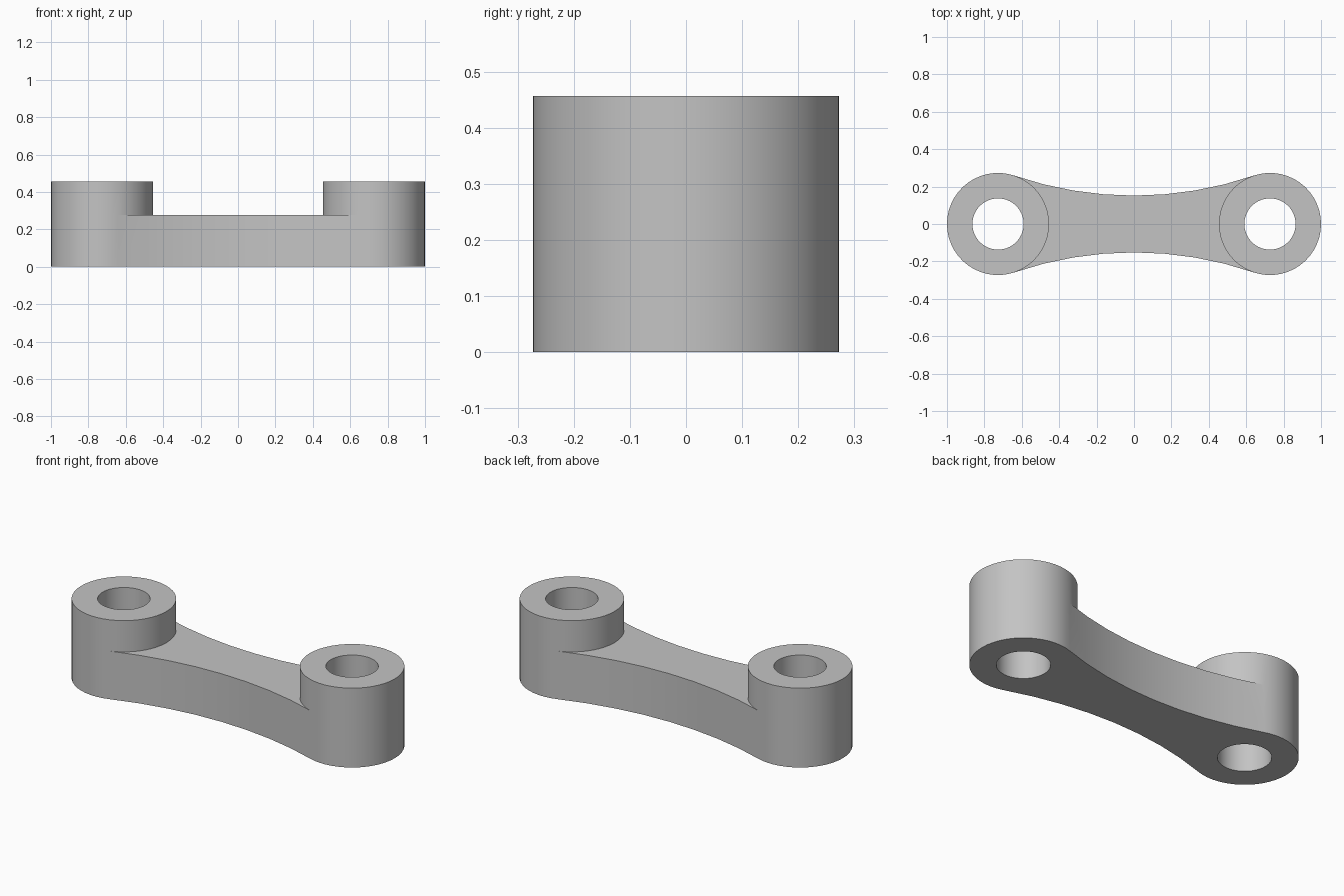
import bpy, bmesh
from math import sin, cos, pi, atan2, radians

cube = bpy.data.objects.get("Cube")
if cube:
    bpy.data.objects.remove(cube, do_unlink=True)

# Main dimensions
BOSS_X, BOSS_R, HOLE_R = 0.727, 0.273, 0.137
BOSS_H, WEB_H = 0.457, 0.277
WAIST = 0.152                 # half width of the web at its middle
INNER, OUTER, SIDE = 18, 28, 8  # segments of each arc

# Side arc radius that makes the web flow tangentially into both bosses
SIDE_R = (BOSS_X**2 + WAIST**2 - BOSS_R**2) / (2 * (BOSS_R - WAIST))
SIDE_Y = WAIST + SIDE_R
tangent = atan2(SIDE_Y, BOSS_X)

# Angles round a boss: the arc facing the web first, then the free arc
angles = [-tangent + 2 * tangent * i / INNER for i in range(INNER + 1)]
angles += [tangent + (2 * pi - 2 * tangent) * i / OUTER for i in range(1, OUTER)]

bm = bmesh.new()


def ring(side, radius, z):
    return [bm.verts.new((side * (radius * cos(a) - BOSS_X), radius * sin(a), z))
            for a in angles]


def bridge(a, b, skip=0):
    for i in range(skip, len(a)):
        j = (i + 1) % len(a)
        bm.faces.new((a[i], a[j], b[j], b[i]))


def boss(side):
    """Hollow boss, left open where the web joins it."""
    low, mid, top = (ring(side, BOSS_R, z) for z in (0, WEB_H, BOSS_H))
    hole_low, hole_top = (ring(side, HOLE_R, z) for z in (0, BOSS_H))
    bridge(low, mid, skip=INNER)
    bridge(mid, top)
    bridge(top, hole_top)
    bridge(hole_top, hole_low)
    bridge(hole_low, low)
    return low[:INNER + 1], mid[:INNER + 1]


def side_arc(y_sign, z):
    """Interior points of a concave web side, from -x to +x."""
    half = pi / 2 - tangent
    steps = [half * (2 * i / SIDE - 1) for i in range(1, SIDE)]
    return [bm.verts.new((SIDE_R * sin(t), y_sign * (SIDE_Y - SIDE_R * cos(t)), z))
            for t in steps]


# Bosses at both ends
right_low, right_mid = boss(1)
left_low, left_mid = boss(-1)

# Web floor and top, with the side walls between them
loops = []
for right, left, z in ((right_low, left_low, 0), (right_mid, left_mid, WEB_H)):
    back = [right[-1]] + side_arc(1, z) + [left[-1]]
    front = [right[0]] + side_arc(-1, z) + [left[0]]
    bm.faces.new(back + left[-2:0:-1] + front[::-1] + right[1:-1])
    loops.append((back, front))
for low, high in zip(*loops):
    for i in range(SIDE):
        bm.faces.new((low[i], low[i + 1], high[i + 1], high[i]))

bmesh.ops.recalc_face_normals(bm, faces=bm.faces)
mesh = bpy.data.meshes.new("connecting_link")
bm.to_mesh(mesh)
bm.free()

# Plain grey finish
grey = bpy.data.materials.new("plain grey")
grey.use_nodes = True
colour = (0.55, 0.55, 0.55, 1)
grey.diffuse_color = colour
grey.node_tree.nodes["Principled BSDF"].inputs["Base Color"].default_value = colour
mesh.materials.append(grey)

link = bpy.data.objects.new("connecting_link", mesh)
bpy.context.collection.objects.link(link)
bpy.ops.object.select_all(action='DESELECT')
link.select_set(True)
bpy.context.view_layer.objects.active = link
bpy.ops.object.shade_smooth_by_angle(angle=radians(30))
